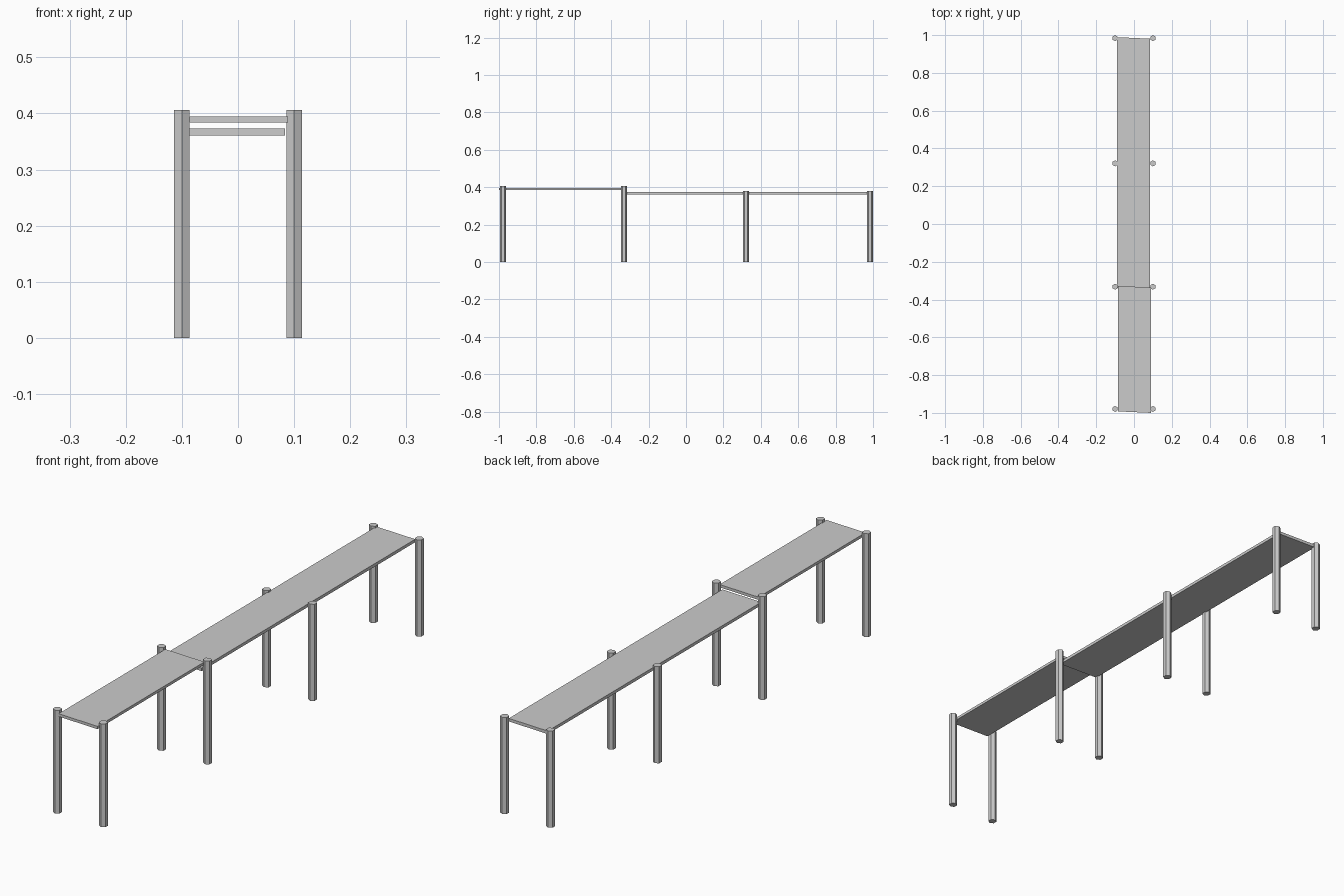
import bpy, bmesh
from math import sin, cos, pi

if "Cube" in bpy.data.objects:
    bpy.data.objects.remove(bpy.data.objects["Cube"])


def prism(name, outline, z0, z1):
    """Extrude a counter-clockwise xy outline from z0 to z1."""
    bm = bmesh.new()
    low = [bm.verts.new((x, y, z0)) for x, y in outline]
    high = [bm.verts.new((x, y, z1)) for x, y in outline]
    n = len(outline)
    bm.faces.new(low[::-1])
    bm.faces.new(high)
    for i in range(n):
        j = (i + 1) % n
        bm.faces.new((low[i], low[j], high[j], high[i]))
    mesh = bpy.data.meshes.new(name)
    bm.to_mesh(mesh)
    bm.free()
    obj = bpy.data.objects.new(name, mesh)
    bpy.context.collection.objects.link(obj)
    return obj


def plank(name, x0, x1, y0, y1, z0, z1, skew=0.008):
    """Board whose ends slant slightly across its width."""
    prism(name, [(x0, y0 + skew), (x1, y0), (x1, y1 - skew), (x0, y1)], z0, z1)


# Hexagonal posts in pairs, taller under the raised walkway section
R = 0.016
for i, (y, top) in enumerate([(-0.979, 0.406), (-0.332, 0.406),
                              (0.321, 0.38), (0.984, 0.38)]):
    for side, x in (("left", -0.1), ("right", 0.1)):
        ring = [(x + R * sin(-k * pi / 3), y + R * cos(k * pi / 3)) for k in range(6)]
        prism(f"{side}_post_{i + 1}", ring, 0, top)

# Raised front board and longer, lower rear board
plank("upper_board", -0.086, 0.089, -1.0, -0.328, 0.384, 0.395)
plank("lower_board", -0.091, 0.084, -0.346, 0.989, 0.361, 0.373)
